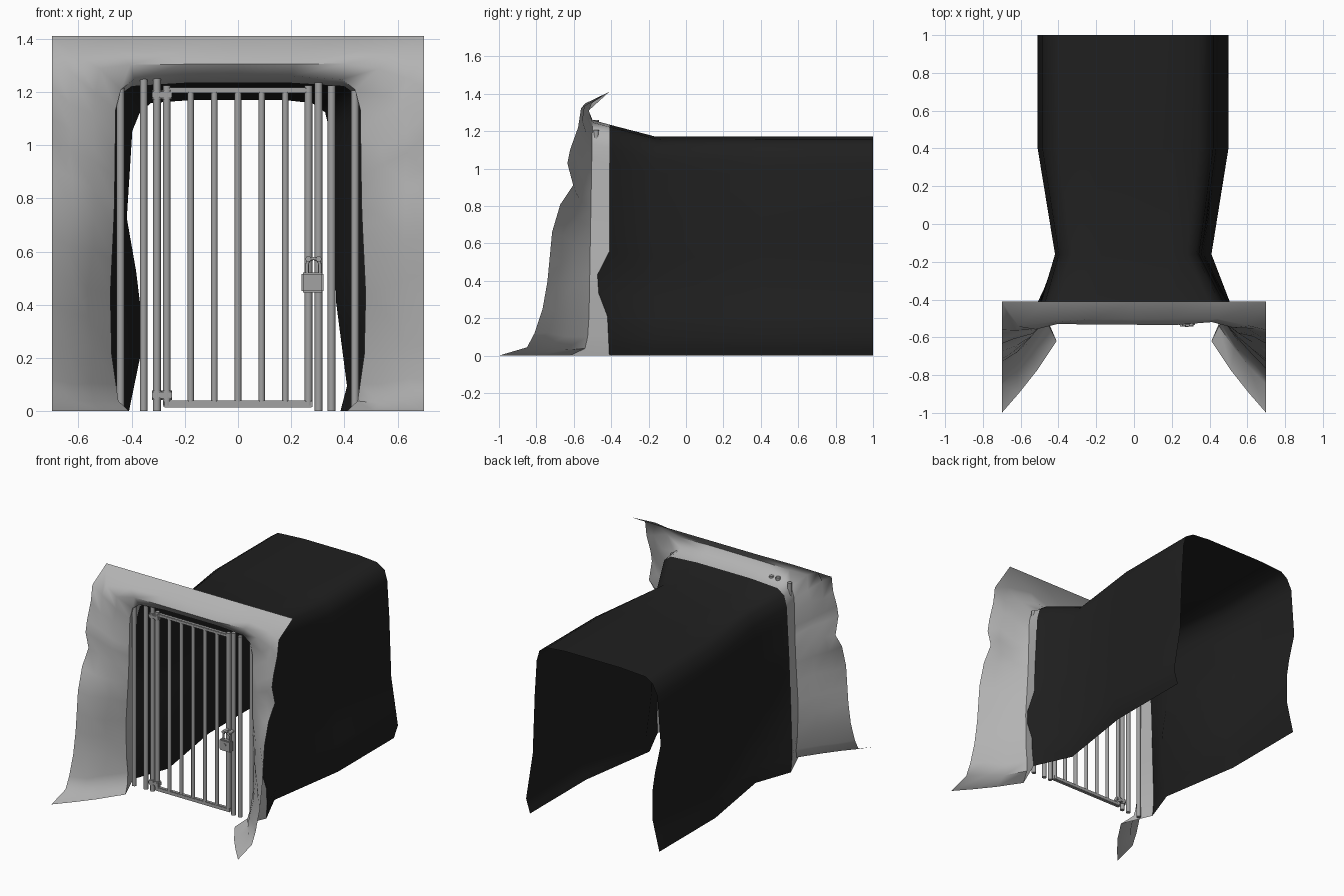
import bpy, bmesh, math, random
from mathutils import Vector

random.seed(4)
cube = bpy.data.objects.get("Cube")
if cube:
    bpy.data.objects.remove(cube, do_unlink=True)


def material(name, value):
    m = bpy.data.materials.new(name)
    m.use_nodes = True
    colour = (value, value, value, 1)
    m.diffuse_color = colour
    m.node_tree.nodes["Principled BSDF"].inputs["Base Color"].default_value = colour
    return m


ROCK = material("pale rock", 0.45)
DARK = material("dark tunnel", 0.014)
METAL = material("grey metal", 0.36)


def finish(name, bm, mat, angle=40):
    mesh = bpy.data.meshes.new(name)
    bm.to_mesh(mesh)
    bm.free()
    mesh.materials.append(mat)
    obj = bpy.data.objects.new(name, mesh)
    bpy.context.collection.objects.link(obj)
    bpy.ops.object.select_all(action="DESELECT")
    obj.select_set(True)
    bpy.context.view_layer.objects.active = obj
    bpy.ops.object.shade_smooth_by_angle(angle=math.radians(angle))
    return obj


def loft(name, rings, mat, angle):
    bm = bmesh.new()
    rows = [[bm.verts.new(p) for p in ring] for ring in rings]
    for a, b in zip(rows, rows[1:]):
        for i in range(len(a) - 1):
            bm.faces.new((a[i], a[i + 1], b[i + 1], b[i]))
    return finish(name, bm, mat, angle)


def interp(points, t):
    for (t0, v0), (t1, v1) in zip(points, points[1:]):
        if t <= t1:
            return v0 + (v1 - v0) * (t - t0) / (t1 - t0)
    return points[-1][1]


def rod(name, start, end, radius, sides=12):
    a, b = Vector(start), Vector(end)
    bm = bmesh.new()
    bmesh.ops.create_cone(bm, cap_ends=True, segments=sides, radius1=radius,
                          radius2=radius, depth=(b - a).length)
    bm.transform((b - a).to_track_quat("Z", "Y").to_matrix().to_4x4())
    bmesh.ops.translate(bm, verts=bm.verts, vec=(a + b) / 2)
    return finish(name, bm, METAL)


def box(name, centre, size, bevel=0.003):
    bm = bmesh.new()
    bmesh.ops.create_cube(bm, size=1)
    bmesh.ops.scale(bm, verts=bm.verts, vec=size)
    bmesh.ops.translate(bm, verts=bm.verts, vec=centre)
    bmesh.ops.bevel(bm, geom=bm.edges[:], offset=bevel, segments=2, affect="EDGES")
    return finish(name, bm, METAL)


# Stations up one side of the arch, with wall width ratios for each side
LEVELS = [0, .03, .08, .17, .27, .35, .45, .55, .62, .7, .75, .83, .9, .96, .99, 1]
CORNER = 13
RIGHT_WALL = [(0, 1.0), (.17, .9), (.38, .9), (.62, 1.02), (.9, .97), (.96, .9), (.99, .8), (1, .42)]
LEFT_WALL = [(0, .94), (.08, 1.0), (.35, .9), (.7, .87), (.9, .84), (.96, .8), (.99, .68), (1, .42)]
MOUTH_EDGE = [(0, -.41), (.17, -.42), (.34, -.5), (.37, -.42), (.4, -.41)]


def arch(point):
    """Run point(side, index, level) over the arch from -x to +x."""
    n = len(LEVELS)
    left = [point(-1, i, LEVELS[i]) for i in range(n)]
    right = [point(1, i, LEVELS[i]) for i in range(n)]
    middle = (left[-1] + right[-1]) / 2
    return left + [middle] + right[::-1]


def tunnel_ring(y, width, height):
    def point(side, i, level):
        wall = RIGHT_WALL if side < 0 else LEFT_WALL
        return Vector((side * width * interp(wall, level), y, height * level))
    return arch(point)


# Tunnel mouth is rounder than the rest
MOUTH = [(0, .5), (.1, .51), (.35, .5), (.6, .49), (.9, .47), (.96, .45), (.99, .4), (1, .2)]


def mouth_point(side, i, level):
    y = interp(MOUTH_EDGE, level) if side > 0 else -.41
    return Vector((side * interp(MOUTH, level), y, 1.235 * level))


mouth = arch(mouth_point)
sections = [(-.16, .41, 1.17), (.4, .5, 1.17), (1, .5, 1.17)]
loft("tunnel", [mouth] + [tunnel_ring(*s) for s in sections], DARK, 60)

# Rock surround: throat, bulging lip, and a rectangular outer border
THROAT_X = [(0, .41), (.03, .45), (.17, .475), (.35, .48), (.6, .465), (.9, .46), (.96, .44), (.99, .39), (1, .2)]
THROAT_Y = [(0, -.62), (.03, -.54), (.1, -.52), (1, -.5)]
BORDER_Y = [(0, -1), (.02, -.88), (.06, -.83), (.3, -.75), (.72, -.71), (.86, -.65),
            (.9, -.6), (1.05, -.64), (1.2, -.58), (1.33, -.56), (1.41, -.41)]


def throat_point(side, i, level):
    return Vector((side * interp(THROAT_X, level), interp(THROAT_Y, level), 1.26 * level))


def border_point(side, i, level):
    if i >= CORNER:
        return Vector((side * (.7, .46, .22)[i - CORNER], -.41, 1.41))
    z = 1.41 * level / LEVELS[CORNER]
    return Vector((side * .7, interp(BORDER_Y, z), z))


def lip_point(blend, push):
    def point(side, i, level):
        p = throat_point(side, i, level).lerp(border_point(side, i, level), blend)
        if i >= CORNER:
            p.y = -.53 - (.03 if i == CORNER else 0) + .06 * max(0, blend - .4)
        else:
            p.y -= push
        if i:
            p += Vector([random.uniform(-.012, .012) for _ in range(3)])
        return p
    return point


rock_rings = [mouth, arch(throat_point), arch(lip_point(.35, .02)),
              arch(lip_point(.68, .015)), arch(border_point)]
loft("rock_entrance", rock_rings, ROCK, 50)

# Fixed posts
Y = -.48
for x, top in ((-.442, 1.245), (-.355, 1.26), (-.305, 1.255), (.303, 1.235), (.352, 1.225), (.44, 1.205)):
    rod("fixed_post", (x, Y, 0), (x, Y, top), .0145)

# Gate leaf
for x in (-.268, .265):
    rod("gate_side_bar", (x, Y, .02), (x, Y, 1.225), .0145)
for i in range(-2, 3):
    rod("gate_bar", (i * .089, Y, .03), (i * .089, Y, 1.205), .0125)
box("gate_top_rail", (0, Y, 1.207), (.55, .025, .02))
box("gate_bottom_rail", (0, Y, .026), (.56, .025, .026))

# Hinges wrap the gate side bar and the hinge post
for z in (.06, 1.19):
    box("hinge_strap", (-.286, Y, z), (.076, .036, .024))
    for x in (-.305, -.268):
        rod("hinge_knuckle", (x, Y, z - .018), (x, Y, z + .018), .019)

# Latch loops and padlock
def loop(name, x, y, z, half, rise, radius):
    curve = bpy.data.curves.new(name, "CURVE")
    curve.dimensions = "3D"
    curve.bevel_depth = radius
    curve.bevel_resolution = 2
    path = [(x - half, y, z)]
    path += [(x - half * math.cos(math.pi * k / 8), y, z + rise + half * math.sin(math.pi * k / 8)) for k in range(9)]
    path.append((x + half, y, z))
    spline = curve.splines.new("POLY")
    spline.points.add(len(path) - 1)
    for p, co in zip(spline.points, path):
        p.co = (*co, 1)
    obj = bpy.data.objects.new(name, curve)
    curve.materials.append(METAL)
    bpy.context.collection.objects.link(obj)


LOCK_Y = -.525
box("padlock_body", (.28, LOCK_Y, .483), (.084, .034, .075), .006)
loop("padlock_shackle", .284, LOCK_Y, .51, .024, .04, .0065)
for x in (.265, .303):
    rod("latch_eye", (x, Y, .572), (x, LOCK_Y - .014, .572), .011)
rod("keyhole_round", (.28, LOCK_Y - .016, .49), (.28, LOCK_Y - .019, .49), .009)
box("keyhole_slot", (.28, LOCK_Y - .0175, .475), (.007, .003, .026), .001)
